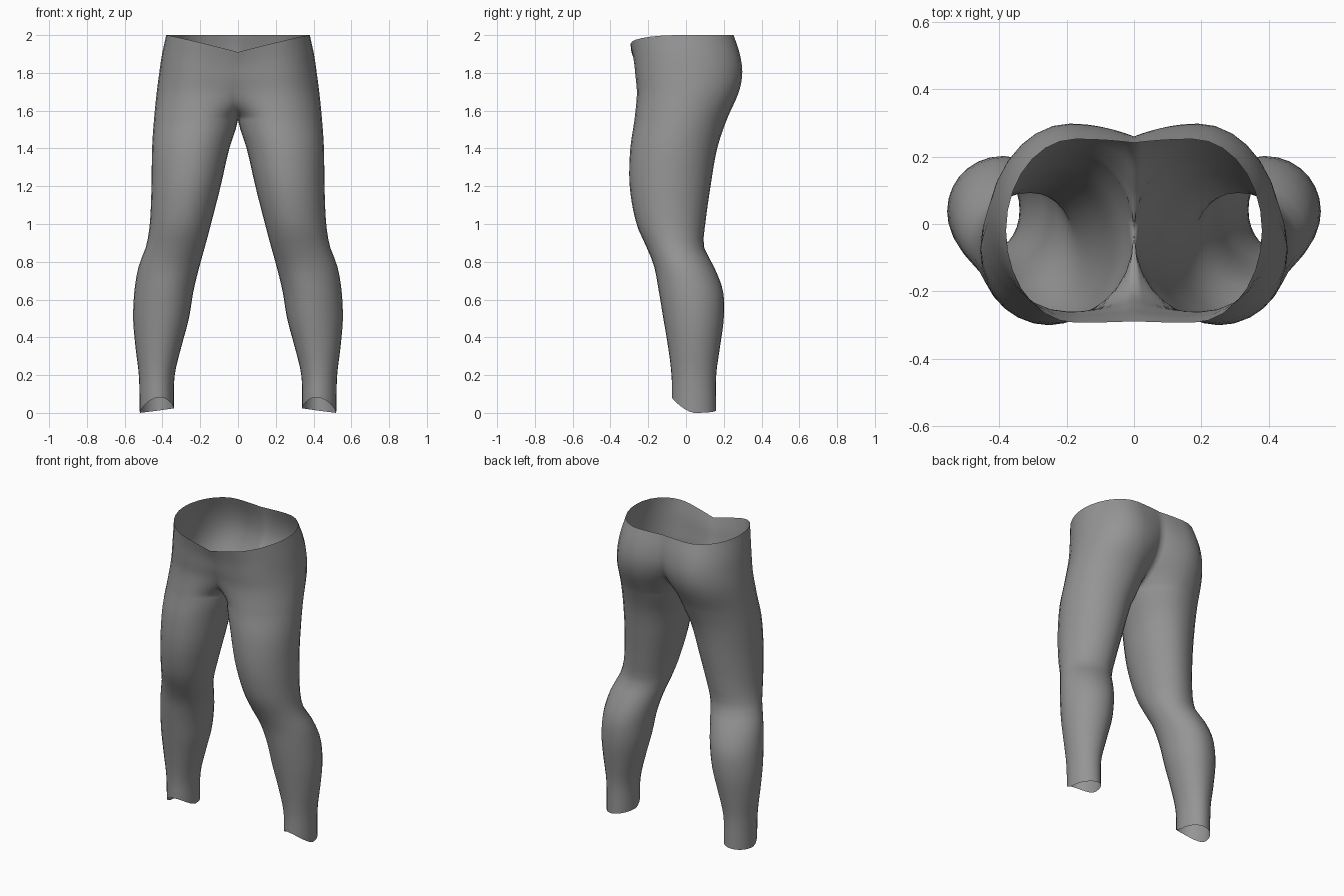
import bpy
import bmesh
from math import pi, sin, cos, asin

cube = bpy.data.objects.get("Cube")
if cube:
    bpy.data.objects.remove(cube)

CROTCH, TOP = 1.55, 2.0
QUARTER = 7          # segments per quarter of a leg ring

# Leg profile: height, outer x, inner x, front y, back y
LEG = [
    (0, .52, .34, -.075, .16), (.2, .525, .335, -.077, .16),
    (.35, .543, .3, -.095, .18), (.5, .555, .26, -.12, .2),
    (.65, .548, .235, -.145, .195), (.78, .525, .203, -.17, .145),
    (.88, .487, .175, -.21, .095), (1, .467, .143, -.262, .102),
    (1.2, .458, .092, -.298, .13), (1.4, .455, .046, -.295, .165),
    (CROTCH, .445, 0, -.273, .215), (1.7, .43, 0, -.26, .28),
    (1.8, .417, 0, -.268, .298), (1.9, .402, 0, -.277, .285),
    (TOP, .38, 0, -.293, .252),
]
# Hip seam: height, front depth and back depth at the middle, as part of full depth
SEAM = [
    (CROTCH, 0, 0), (1.58, .42, .3), (1.62, .69, .48), (1.68, .85, .68),
    (1.77, .93, .82), (1.87, .96, .89), (TOP, .985, .96),
]


def sample(table, z):
    """Smooth interpolation of a table keyed by height."""
    i = max(k for k in range(len(table) - 1) if k == 0 or table[k][0] <= z)
    a, b = table[i], table[i + 1]
    before, after = table[max(i - 1, 0)], table[min(i + 2, len(table) - 1)]
    span = b[0] - a[0]
    u = (z - a[0]) / span
    values = []
    for c in range(1, len(a)):
        m0 = (b[c] - before[c]) / (b[0] - before[0]) * span
        m1 = (after[c] - a[c]) / (after[0] - a[0]) * span
        d = b[c] - a[c]
        values.append(a[c] + u * (m0 + u * (3 * d - 2 * m0 - m1 + u * (m0 + m1 - 2 * d))))
    return values


def ring(z):
    """Points from the inner front round the outside to the inner back."""
    outer, inner, front, back = sample(LEG, z)
    f = b = 0
    if z > CROTCH:
        f, b = sample(SEAM, z)
        inner = 0
    cx = inner + .46 * (outer - inner)
    cy, depth = (front + back) / 2, (back - front) / 2
    start, end = asin(f) - pi, pi - asin(b)
    n = QUARTER
    angles = [start + (-pi / 2 - start) * k / n for k in range(n)]
    angles += [-pi / 2 + pi * k / (2 * n) for k in range(2 * n)]
    angles += [pi / 2 + (end - pi / 2) * k / n for k in range(n + 1)]
    points = []
    for t in angles:
        limit = start if t < 0 else end
        radius = outer - cx if cos(t) > 0 else (cx - inner) / -cos(limit)
        x, y = cx + radius * cos(t), cy + depth * sin(t)
        h = z
        # Waistband dips at the front
        if z > CROTCH and t < 0:
            w = ((z - CROTCH) / (TOP - CROTCH)) ** 2
            h -= .09 * w * max(0, 1 - x / outer) ** 1.1
        # Ankle hem is arched at the front
        if z < .2:
            w = 1 - z / .2
            h += w * (.07 * max(0, -sin(t)) ** 1.5 + .012 * (1 - cos(t)))
        points.append((max(x, 0), y, h))
    return points


# Left half: rings joined into a skin
heights = [CROTCH * k / 32 for k in range(33)]
heights += [CROTCH + (TOP - CROTCH) * (k / 16) ** 1.5 for k in range(1, 17)]
bm = bmesh.new()
rows = [[bm.verts.new(p) for p in ring(z)] for z in heights]
for low, high in zip(rows, rows[1:]):
    for k in range(len(low) - 1):
        bm.faces.new((low[k], low[k + 1], high[k + 1], high[k]))
bmesh.ops.remove_doubles(bm, verts=bm.verts[:], dist=.0005)

mesh = bpy.data.meshes.new("leggings")
bm.to_mesh(mesh)
bm.free()
leggings = bpy.data.objects.new("leggings", mesh)
bpy.context.collection.objects.link(leggings)

# Right half
mirror = leggings.modifiers.new("mirror", 'MIRROR')
mirror.use_clip = True
mirror.merge_threshold = .001

# Grey cloth
cloth = bpy.data.materials.new("grey cloth")
cloth.use_nodes = True
grey = (.3, .3, .3, 1)
cloth.diffuse_color = grey
cloth.node_tree.nodes["Principled BSDF"].inputs["Base Color"].default_value = grey
mesh.materials.append(cloth)
for face in mesh.polygons:
    face.use_smooth = True
